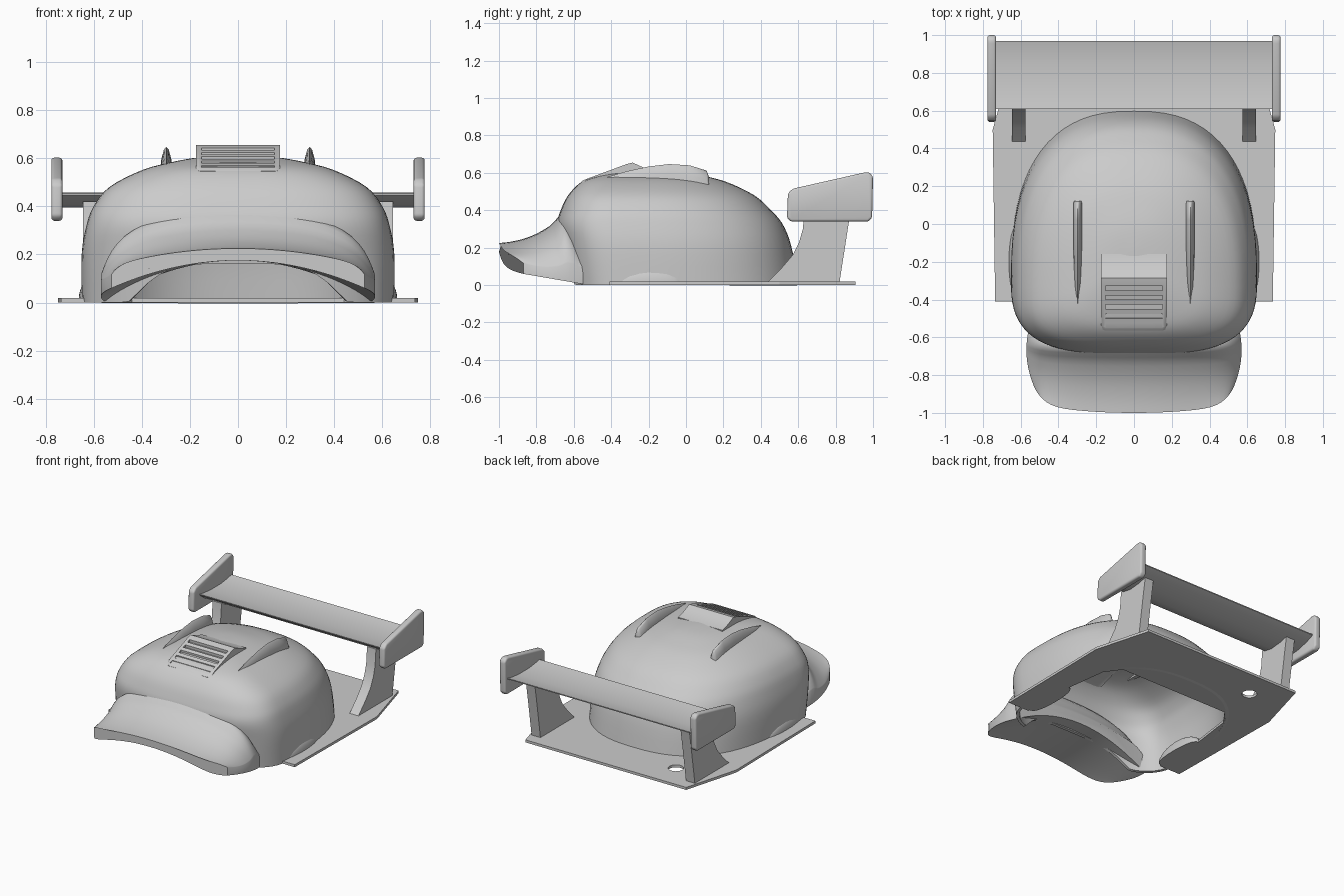
import bpy, bmesh, math
from mathutils import Vector

old = bpy.data.objects.get("Cube")
if old:
    bpy.data.objects.remove(old, do_unlink=True)

grey = bpy.data.materials.new("plain_grey")
grey.use_nodes = True
grey.diffuse_color = (0.6, 0.6, 0.6, 1)
grey.node_tree.nodes["Principled BSDF"].inputs["Base Color"].default_value = (0.6, 0.6, 0.6, 1)


def activate(ob):
    bpy.ops.object.select_all(action='DESELECT')
    ob.select_set(True)
    bpy.context.view_layer.objects.active = ob


def modify(ob, kind, **settings):
    mod = ob.modifiers.new(kind.title(), kind)
    for key, value in settings.items():
        setattr(mod, key, value)
    activate(ob)
    bpy.ops.object.modifier_apply(modifier=mod.name)


def cut(ob, cutter):
    modify(ob, 'BOOLEAN', operation='DIFFERENCE', object=cutter, solver='EXACT')
    bpy.data.objects.remove(cutter, do_unlink=True)


def smooth(ob, degrees=35):
    activate(ob)
    bpy.ops.object.shade_smooth_by_angle(angle=math.radians(degrees))


def loft(name, rings, cap_start=True):
    """Skin a series of closed rings with equal point counts."""
    bm = bmesh.new()
    rows = [[bm.verts.new(p) for p in ring] for ring in rings]
    n = len(rows[0])
    for a, b in zip(rows, rows[1:]):
        for i in range(n):
            j = (i + 1) % n
            bm.faces.new((a[i], a[j], b[j], b[i]))
    if cap_start:
        bm.faces.new(rows[0])
    bm.faces.new(rows[-1])
    bmesh.ops.recalc_face_normals(bm, faces=bm.faces)
    mesh = bpy.data.meshes.new(name)
    bm.to_mesh(mesh)
    bm.free()
    ob = bpy.data.objects.new(name, mesh)
    mesh.materials.append(grey)
    bpy.context.collection.objects.link(ob)
    return ob


def prism(name, profile, x0, x1):
    """Extrude a (y, z) profile across x."""
    return loft(name, [[(x, y, z) for y, z in profile] for x in (x0, x1)])


def spline(knots, t):
    """Smooth interpolation through knots, t counted in knots."""
    i = min(int(t), len(knots) - 2)
    f = t - i
    p = [Vector(knots[max(0, min(k, len(knots) - 1))]) for k in range(i - 1, i + 3)]
    m1, m2 = (p[2] - p[0]) / 2, (p[3] - p[1]) / 2
    return (p[1] * (2*f**3 - 3*f**2 + 1) + m1 * (f**3 - 2*f**2 + f)
            + p[2] * (3*f**2 - 2*f**3) + m2 * (f**3 - f**2))


def power(v, e):
    return math.copysign(abs(v) ** e, v)


# Crown: sections given as height, front y, back y, half width
crown = [(0, -.64, .6, .65), (.2, -.67, .565, .65), (.32, -.69, .52, .63),
         (.4, -.67, .455, .6), (.48, -.63, .365, .535), (.55, -.56, .22, .4),
         (.585, -.46, .09, .27), (.605, -.33, -.02, .15), (.612, -.2, -.13, .02)]


def crown_point(t, a):
    z, front, back, half = spline(crown, t)
    s, c = math.sin(a), math.cos(a)
    e = 2 / (3.1 if s < 0 else 2.5)
    mid = front + .3 * (back - front)
    reach = mid - front if s < 0 else back - mid
    return half * power(c, e), mid + reach * power(s, e), z


rings = []
SIDES, ROWS = 72, 30
for k in range(ROWS + 1):
    ring = []
    for i in range(SIDES):
        a = math.tau * i / SIDES
        x, y, _ = crown_point(0, a)
        # the front rim rises into an arch
        lift = .8 * max(0, 1 - (x / .46) ** 4) if y < -.3 else 0
        ring.append(crown_point(lift + (len(crown) - 1 - lift) * k / ROWS, a))
    rings.append(ring)
dome = loft("cap_crown", rings, cap_start=False)
modify(dome, 'SOLIDIFY', thickness=.02, offset=-1)
smooth(dome, 50)

# Brim: curved bill, each ring is a cross-section running across x
bill = [(.24, 0), (.385, 0), (.315, 0), (.265, 0), (.237, 0), (.225, 0)]
rings = []
COLS = 32
for k in range(21):
    v = k / 20
    top, bottom = [], []
    for i in range(COLS + 1):
        u = math.sin((2 * i / COLS - 1) * math.pi / 2)
        x = u * (.555 + .08 * v - .11 * v * v)
        y = -.55 - v * (.45 - .04 * u**2 - .09 * u**10)
        low = .175 - u * u * (.115 + .055 * (1 - v))
        high = spline(bill, v * 5)[0] - .07 * u * u - .15 * u**4 * (1 - v) * min(1, 5 * v)
        high += (low + .02 - high) * .5 * u**16
        top.append((x, y, high))
        bottom.append((x, y, low))
    rings.append(top + bottom[::-1])
smooth(loft("cap_brim", rings), 45)

# Base plate with clipped rear corners and an opening under the crown
half_outline = [(.735, -.41), (.748, .5), (.635, .905)]
half_opening = [(.44, .41), (.52, .3), (.56, 0), (.57, -.41)]
right = half_outline + [(-x, y) for x, y in half_outline[::-1]]
inner = [(-x, y) for x, y in half_opening[::-1]] + half_opening
plate = loft("base_plate", [[(x, y, z) for x, y in right + inner] for z in (0, .018)])
cut(plate, loft("hole_cutter", [[(-.41 + .05 * math.cos(a), .7 + .05 * math.sin(a), z)
                                 for a in [math.tau * i / 24 for i in range(24)]]
                                for z in (-.1, .1)]))

# Wing blade
wing = prism("wing_blade", [(.61, .454), (.65, .447), (.73, .438), (.85, .438), (.93, .448), (.97, .457),
                            (.97, .45), (.91, .425), (.82, .403), (.73, .395), (.66, .408), (.612, .446)],
             -.735, .735)
smooth(wing)

# Parts repeated on both sides
strut = [(.43, .01), (.51, .09), (.57, .16), (.605, .23), (.625, .3), (.635, .42),
         (.885, .42), (.865, .3), (.82, .01)]
end_plate = [(.54, .36), (.56, .34), (.975, .34), (.995, .36), (1, .58), (.98, .602),
             (.955, .602), (.57, .515), (.545, .49)]
fin = [(-.42, .578, .006), (-.32, .608, .017), (-.2, .634, .023), (-.09, .647, .026),
       (.02, .64, .026), (.11, .612, .025), (.122, .58, .022)]
for side, s in (("left", 1), ("right", -1)):
    smooth(prism(side + "_wing_strut", strut, s * .575, s * .645), 25)
    plate_end = prism(side + "_wing_end_plate", end_plate, s * .73, s * .776)
    modify(plate_end, 'BEVEL', width=.012, segments=3, limit_method='ANGLE')
    smooth(plate_end)

    # Roof fin: pointed cross-section growing from a fine tip
    rings = []
    for y, top, w in fin:
        base = .515 - .09 * y
        side_z = base + .55 * (top - base)
        rings.append([(s * .298 + dx, y, z) for dx, z in
                      ((-w, base), (-w * .85, side_z), (-w * .4, top - .012), (0, top),
                       (w * .4, top - .012), (w * .85, side_z), (w, base))])
    smooth(loft(side + "_roof_fin", rings), 50)

    # Low flare bulging from the side of the crown
    rings = []
    for k in range(13):
        a = math.pi * (k + .15) / 12.3
        r = math.sin(a)
        rings.append([(s * .585 + .078 * r**.5 * power(math.cos(b), .5), -.2 - .2 * math.cos(a),
                       .092 * r * math.sin(b)) for b in [math.pi * i / 16 for i in range(17)]])
    smooth(loft(side + "_side_flare", rings), 50)

# Roof vent with rounded front corners and five louvre slots
rings = []
for x, inset in ((-.175, .025), (-.166, .008), (-.15, 0), (.15, 0), (.166, .008), (.175, .025)):
    rings.append([(x, y, z) for y, z in
                  ((-.565 + inset, .52), (-.565 + inset, .546 + .3 * inset), (-.55 + inset, .56 + .4 * inset),
                   (-.32, .646), (-.285, .655), (-.245, .636), (-.2, .618), (-.16, .61),
                   (-.16, .585), (-.4, .57))])
vent = loft("roof_vent", rings)
for i in range(5):
    y = -.535 + .049 * i
    z = .565 + .0184 * i
    cut(vent, prism("slot_cutter", [(y - .012, z - .022), (y + .012, z - .015),
                                    (y + .009, z + .03), (y - .015, z + .03)], -.152, .152))
smooth(vent, 30)
